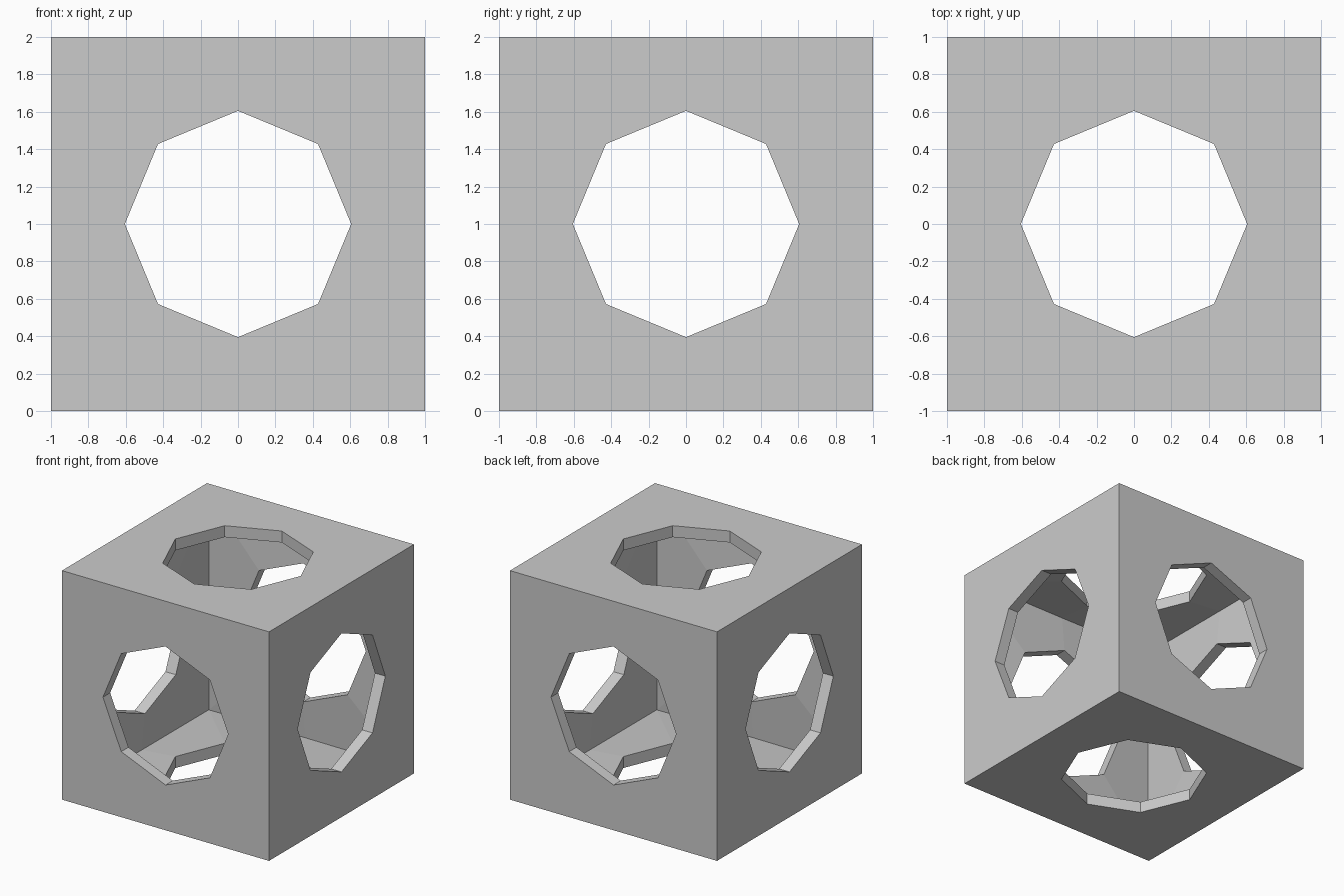
import bpy, bmesh
from math import cos, sin, pi
from mathutils import Matrix, Vector

if "Cube" in bpy.data.objects:
    bpy.data.objects.remove(bpy.data.objects["Cube"])

R = 0.605       # octagon hole radius
WALL = 0.1      # shell thickness

# Six cube sides, each a square panel with an octagonal hole
bm = bmesh.new()
sides = [Matrix.Rotation(k * pi / 2, 3, 'X') for k in range(4)]
sides += [Matrix.Rotation(s * pi / 2, 3, 'Y') for s in (1, -1)]
for rot in sides:
    outer, inner = [], []
    for i in range(8):
        c, s = cos(i * pi / 4), sin(i * pi / 4)
        m = max(abs(c), abs(s))
        outer.append(bm.verts.new(rot @ Vector((c / m, s / m, 1))))
        inner.append(bm.verts.new(rot @ Vector((c * R, s * R, 1))))
    for i in range(8):
        j = (i + 1) % 8
        bm.faces.new((outer[i], outer[j], inner[j], inner[i]))
bmesh.ops.remove_doubles(bm, verts=bm.verts, dist=1e-4)
bmesh.ops.translate(bm, verts=bm.verts, vec=(0, 0, 1))
bm.normal_update()

mesh = bpy.data.meshes.new("hollow_cube")
bm.to_mesh(mesh)
bm.free()
cube = bpy.data.objects.new("hollow_cube", mesh)
bpy.context.collection.objects.link(cube)

# Wall thickness, grown inwards
solid = cube.modifiers.new("wall", 'SOLIDIFY')
solid.thickness = WALL
solid.offset = -1
